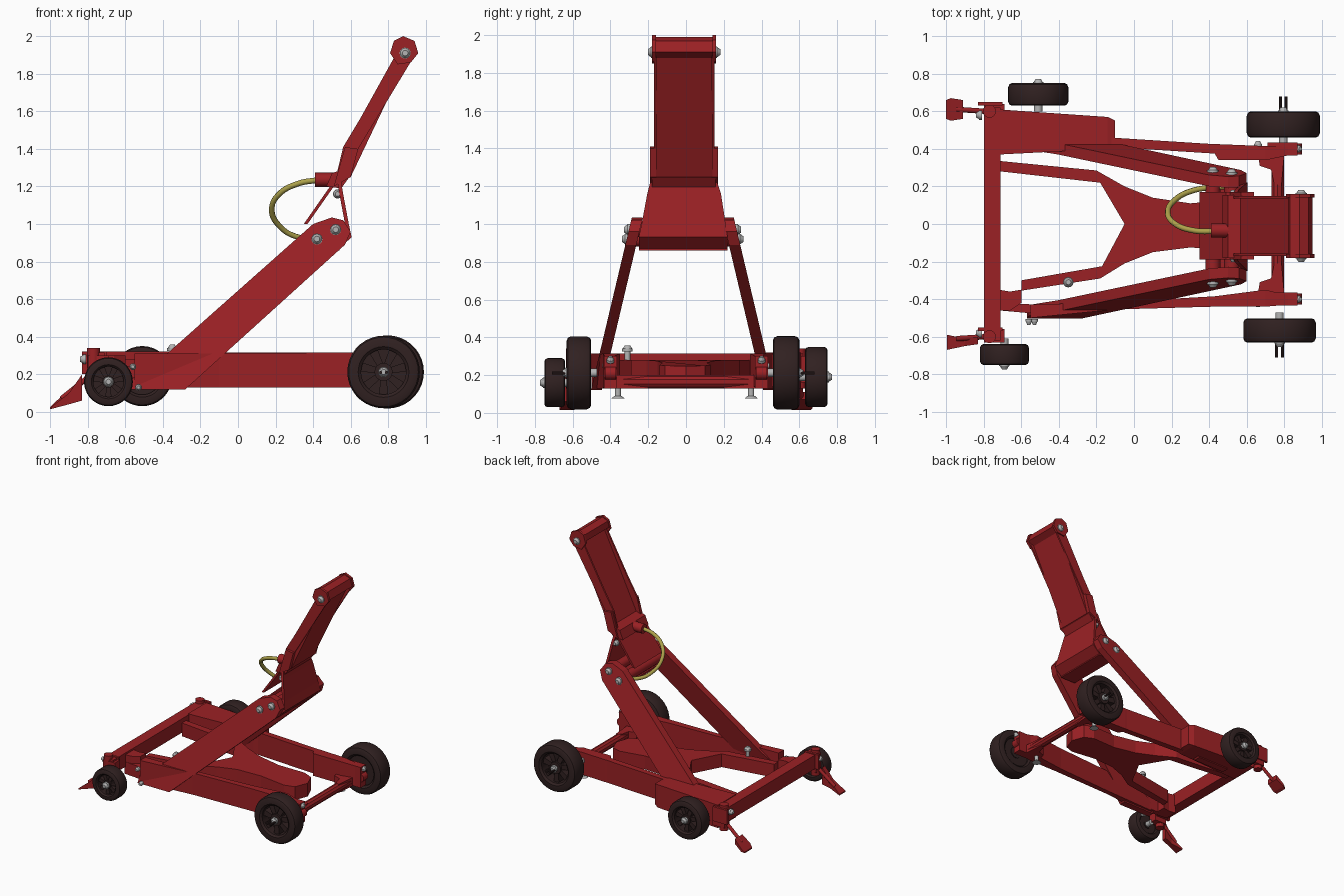
import bpy, bmesh, math
from mathutils import Vector, Matrix

cube = bpy.data.objects.get("Cube")
if cube:
    bpy.data.objects.remove(cube, do_unlink=True)

def material(name, rgb):
    m = bpy.data.materials.new(name)
    m.use_nodes = True
    m.diffuse_color = (*rgb, 1)
    m.node_tree.nodes["Principled BSDF"].inputs["Base Color"].default_value = (*rgb, 1)
    return m

RED = material("red paint", (0.33, 0.015, 0.018))
RUBBER = material("dark rubber", (0.03, 0.015, 0.015))
STEEL = material("steel", (0.46, 0.46, 0.46))
HOSE = material("olive hose", (0.42, 0.36, 0.07))
ROUND = []

def finish(name, bm, mat, smooth=False):
    bmesh.ops.recalc_face_normals(bm, faces=bm.faces)
    mesh = bpy.data.meshes.new(name)
    bm.to_mesh(mesh)
    bm.free()
    mesh.materials.append(mat)
    ob = bpy.data.objects.new(name, mesh)
    bpy.context.collection.objects.link(ob)
    if smooth:
        ROUND.append(ob)

def solid(name, rings, mat=RED, closed=False):
    """Join matching outlines into a capped solid, or a closed ring."""
    bm = bmesh.new()
    rows = [[bm.verts.new(p) for p in ring] for ring in rings]
    n = len(rows[0])
    for a, b in zip(rows, rows[1:] + rows[:1] if closed else rows[1:]):
        for i in range(n):
            j = (i + 1) % n
            bm.faces.new((a[i], a[j], b[j], b[i]))
    if not closed:
        bm.faces.new(rows[0])
        bm.faces.new(rows[-1])
    finish(name, bm, mat, closed)

def side_prism(name, pts, y0, y1, lean=0):
    """Outline in x and z, extruded across y; lean shifts y with height."""
    solid(name, [[(x, y + lean * z, z) for x, z in pts] for y in (y0, y1)])

def beam(name, *sections):
    """Box sections given as x, y0, y1, z0, z1."""
    solid(name, [[(x, a, c), (x, b, c), (x, b, d), (x, a, d)] for x, a, b, c, d in sections])

def box(name, x0, x1, *section):
    beam(name, (x0, *section), (x1, *section))

def rod(name, p, q, r, mat=RED, sides=12, r2=None):
    p, q = Vector(p), Vector(q)
    d = q - p
    bm = bmesh.new()
    turn = d.to_track_quat("Z", "Y").to_matrix().to_4x4()
    bmesh.ops.create_cone(bm, cap_ends=True, segments=sides, radius1=r,
                          radius2=r if r2 is None else r2, depth=d.length,
                          matrix=Matrix.Translation((p + q) / 2) @ turn)
    finish(name, bm, mat, True)

def bolt(name, p, out, r=0.025):
    """Washer and domed nut along a direction."""
    p, out = Vector(p), Vector(out)
    rod(name + "_washer", p, p + out * 0.015, r, STEEL)
    rod(name + "_nut", p + out * 0.015, p + out * 0.032, r * 0.9, STEEL, 10, r * 0.5)

def wheel(name, x, y, z, r, w, side):
    # tyre: rounded section spun about the axle
    h = w / 2
    half = [(0.62, 0.8), (0.7, 1), (0.88, 1), (0.96, 0.9), (1, 0.65)]
    section = [(k, -v) for k, v in half] + half[::-1]
    turns = [math.tau * i / 36 for i in range(36)]
    solid(name + "_tyre", [[(x + r * k * math.cos(t), y + h * v, z + r * k * math.sin(t))
                            for k, v in section] for t in turns], RUBBER, True)
    # spokes, backing disc and hub
    for i in range(7):
        t = math.tau * (i + 0.25) / 7
        c, s = math.cos(t), math.sin(t)
        solid(f"{name}_spoke_{i + 1}",
              [[(x + r * (k * c - e * s), y + v * h, z + r * (k * s + e * c))
                for e, v in ((-a, -0.5), (a, -0.5), (a, 0.5), (-a, 0.5))]
               for k, a in ((0.15, 0.08), (0.68, 0.13))], RUBBER)
    rod(name + "_disc", (x, y - side * h * 0.6, z), (x, y - side * h * 0.4, z), r * 0.63, RUBBER, 24)
    rod(name + "_hub", (x, y - h * 0.7, z), (x, y + h * 0.7, z), r * 0.25, RUBBER, 16)
    rod(name + "_stub", (x, y - side * (h + 0.03), z), (x, y + side * (h + 0.01), z), 0.022, STEEL)
    bolt(name + "_cap", (x, y + side * h * 0.85, z), (0, side, 0), 0.028)

wheel("rear_left_wheel", 0.795, 0.53, 0.212, 0.195, 0.14, 1)
wheel("rear_right_wheel", 0.775, -0.567, 0.212, 0.193, 0.13, -1)
wheel("front_left_wheel", -0.51, 0.69, 0.19, 0.16, 0.12, 1)
wheel("front_right_wheel", -0.69, -0.695, 0.16, 0.13, 0.11, -1)
for side, x, y in ((1, 0.795, 0.6), (-1, 0.775, -0.63)):
    for dx in (-0.015, 0.015):
        rod("wheel_pin", (x + dx, y, 0.21), (x + dx, y + side * 0.08, 0.21), 0.008, RUBBER, 8)

# base frame
box("front_cross_bar", -0.8, -0.71, -0.62, 0.62, 0.2, 0.315)
beam("left_box_beam", (-0.72, 0.37, 0.61, 0.13, 0.32), (-0.14, 0.4, 0.57, 0.13, 0.32),
     (-0.1, 0.41, 0.55, 0.14, 0.31))
beam("left_rail", (-0.12, 0.41, 0.46, 0.13, 0.315), (0.43, 0.375, 0.425, 0.13, 0.315),
     (0.45, 0.34, 0.425, 0.13, 0.315), (0.7, 0.34, 0.415, 0.13, 0.315), (0.82, 0.365, 0.41, 0.14, 0.3))
beam("right_rail", (-0.55, -0.5, -0.43, 0.13, 0.31), (-0.1, -0.455, -0.415, 0.13, 0.31),
     (0.43, -0.44, -0.385, 0.13, 0.315), (0.7, -0.44, -0.35, 0.13, 0.315), (0.82, -0.43, -0.38, 0.14, 0.3))
beam("right_corner_bracket", (-0.72, -0.46, -0.35, 0.14, 0.3), (-0.66, -0.46, -0.36, 0.14, 0.3),
     (-0.6, -0.42, -0.35, 0.14, 0.3))
beam("right_rail_tie", (-0.72, -0.46, -0.42, 0.14, 0.24), (-0.5, -0.48, -0.43, 0.14, 0.24))
rod("rear_axle_bar", (0.765, -0.42, 0.165), (0.765, 0.42, 0.165), 0.035, RED, 10)
gusset = [(0.66, 0.37), (0.8, 0.37), (0.785, 0.2), (0.745, 0.22), (0.73, 0.29), (0.67, 0.31)]
for side, tag, foot_y in ((1, "left", 0.345), (-1, "right", -0.36)):
    y = side * 0.4
    box(tag + "_axle_bracket", 0.71, 0.87, y - 0.035, y + 0.035, 0.13, 0.3)
    rod(tag + "_bracket_pivot", (0.86, y - 0.03, 0.21), (0.86, y + 0.03, 0.21), 0.035)
    bolt(tag + "_pivot_bolt", (0.87, y, 0.27), (0.5, 0, 0.85), 0.02)
    solid(tag + "_axle_gusset", [[(x, side * q, z) for x, q in gusset] for z in (0.13, 0.2)])
    rod(tag + "_foot_stem", (0.7, foot_y, 0.08), (0.7, foot_y, 0.15), 0.016, STEEL)
    rod(tag + "_foot_pad", (0.7, foot_y, 0.075), (0.7, foot_y, 0.09), 0.036, STEEL, 12, 0.02)
    bolt(tag + "_axle_bolt", (0.66, side * 0.41, 0.25), (0, side, 0), 0.022)
    # corner brackets and pedal rods
    y = side * 0.6
    box(tag + "_end_bracket", -0.8, -0.69, y - 0.03, y + 0.04, 0.16, 0.3)
    box(tag + "_end_plate", -0.83, -0.7, y + 0.03, y + 0.05, 0.2, 0.32)
    rod(tag + "_bracket_post", (-0.77, y, 0.13), (-0.77, y, 0.34), 0.035)
    bolt(tag + "_bracket_bolt", (-0.81, y - side * 0.02, 0.28), (-1, 0, 0))
    rod(tag + "_pedal_rod", (-0.79, y, 0.19), (-0.94, y + side * 0.01, 0.07), 0.014)
beam("left_pedal_pad", (-1.0, 0.56, 0.66, 0.015, 0.025), (-0.975, 0.55, 0.67, 0.025, 0.05),
     (-0.91, 0.56, 0.66, 0.07, 0.11))
beam("right_pedal_pad", (-0.995, -0.67, -0.59, 0.015, 0.025), (-0.9, -0.65, -0.61, 0.04, 0.1),
     (-0.83, -0.64, -0.6, 0.06, 0.2))

# central forked plate, tapering to a rounded tail
fork = [(-0.71, 0.335), (-0.2, 0.285), (-0.05, 0.2), (0.1, 0.14), (0.3, 0.11), (0.52, 0.13),
        (0.6, 0.1), (0.64, 0), (0.6, -0.11), (0.52, -0.14), (0.3, -0.125), (0.1, -0.15),
        (-0.05, -0.21), (-0.18, -0.29), (-0.6, -0.355), (-0.6, -0.3), (-0.17, -0.225),
        (-0.05, 0), (-0.18, 0.22), (-0.71, 0.28)]
solid("forked_plate", [[(x, y, z - 0.05 * max(x, 0)) for x, y in fork] for z in (0.17, 0.28)])
rod("fork_bolt_stud", (-0.35, -0.31, 0.28), (-0.35, -0.31, 0.33), 0.015, STEEL)
bolt("fork_bolt", (-0.35, -0.31, 0.325), (0, 0, 1), 0.028)

# leaning lift arms with cross shafts
arm = [(-0.57, 0.12), (-0.28, 0.12), (0.57, 0.89), (0.6, 0.96), (0.56, 1.02), (0.5, 1.035),
       (0.4, 1.0), (-0.4, 0.29), (-0.56, 0.18)]
side_prism("right_lift_arm", arm, -0.532, -0.474, 0.237)
side_prism("left_lift_arm", arm, 0.438, 0.498, -0.237)
for x, z in ((0.52, 0.97), (0.42, 0.92)):
    rod("arm_cross_shaft", (x, -0.27, z), (x, 0.24, z), 0.04)
    bolt("right_arm_bolt", (x, -0.525 + 0.237 * z, z), (0, -1, 0), 0.03)
    bolt("left_arm_bolt", (x, 0.49 - 0.237 * z, z), (0, 1, 0), 0.03)
for x, z in ((-0.53, 0.13), (-0.56, 0.24)):
    bolt("lower_arm_bolt", (x, -0.505, z), (0, -1, 0), 0.018)

# folded shroud plates under the mast
for name, rows in (
        ("rear_shroud", [(0.53, 0.86, -0.25, 0.22), (0.605, 0.93, -0.25, 0.22),
                         (0.59, 1.0, -0.235, 0.21), (0.56, 1.16, -0.205, 0.185),
                         (0.55, 1.22, -0.19, 0.165)]),
        ("front_shroud", [(0.37, 1.0, -0.19, 0.17), (0.51, 1.2, -0.19, 0.17)])):
    solid(name, [[(x, a, z), (x, b, z), (x - 0.02, b, z), (x - 0.02, a, z)] for x, z, a, b in rows])
box("shroud_floor", 0.4, 0.54, -0.25, 0.22, 0.86, 0.875)

# mast: foot, web with two flanges, and head
foot = [(0.47, 1.2), (0.55, 1.19), (0.6, 1.26), (0.58, 1.3), (0.5, 1.27)]
side_prism("mast_foot", foot, -0.18, 0.155)
web = [(0.53, 1.22), (0.6, 1.25), (0.9, 1.88), (0.86, 1.9)]
side_prism("mast_web", web, -0.16, 0.14)
flange = [(0.51, 1.2), (0.6, 1.25), (0.64, 1.4), (0.93, 1.88), (0.85, 1.92), (0.65, 1.56), (0.56, 1.41)]
cheek = [(0.51, 1.2), (0.6, 1.25), (0.64, 1.4), (0.57, 1.41)]
head = [(0.81, 1.91), (0.83, 1.975), (0.88, 2.0), (0.94, 1.975), (0.96, 1.91), (0.92, 1.86), (0.85, 1.85)]
hood = [(0.82, 1.92), (0.83, 1.97), (0.88, 1.99), (0.93, 1.97), (0.95, 1.91), (0.9, 1.88)]
side_prism("mast_head", hood, -0.17, 0.15)
for side, tag, y in ((-1, "right", -0.17), (1, "left", 0.15)):
    side_prism(tag + "_mast_flange", flange, y, y - side * 0.014)
    side_prism(tag + "_mast_cheek", cheek, y, y + side * 0.02)
    side_prism(tag + "_head_plate", head, y - side * 0.01, y + side * 0.01)
    bolt(tag + "_head_bolt", (0.89, y, 1.91), (0, side, 0), 0.03)
    bolt(tag + "_foot_bolt", (0.53, y, 1.16), (0, side, 0), 0.025)
rod("hose_fitting", (0.41, -0.035, 1.235), (0.52, -0.035, 1.235), 0.038)

# hose
curve = bpy.data.curves.new("hose", "CURVE")
curve.dimensions = "3D"
curve.bevel_depth = 0.015
curve.bevel_resolution = 2
path = [(0.43, -0.04, 1.235), (0.32, -0.035, 1.215), (0.22, 0, 1.16), (0.18, 0.06, 1.08),
        (0.22, 0.13, 0.99), (0.32, 0.18, 0.93), (0.5, 0.2, 0.92)]
spline = curve.splines.new("BEZIER")
spline.bezier_points.add(len(path) - 1)
for point, co in zip(spline.bezier_points, path):
    point.co = co
    point.handle_left_type = point.handle_right_type = "AUTO"
curve.materials.append(HOSE)
bpy.context.collection.objects.link(bpy.data.objects.new("hose", curve))

# smooth the round parts
bpy.ops.object.select_all(action="DESELECT")
for ob in ROUND:
    ob.select_set(True)
bpy.context.view_layer.objects.active = ROUND[0]
bpy.ops.object.shade_smooth_by_angle(angle=math.radians(35))
